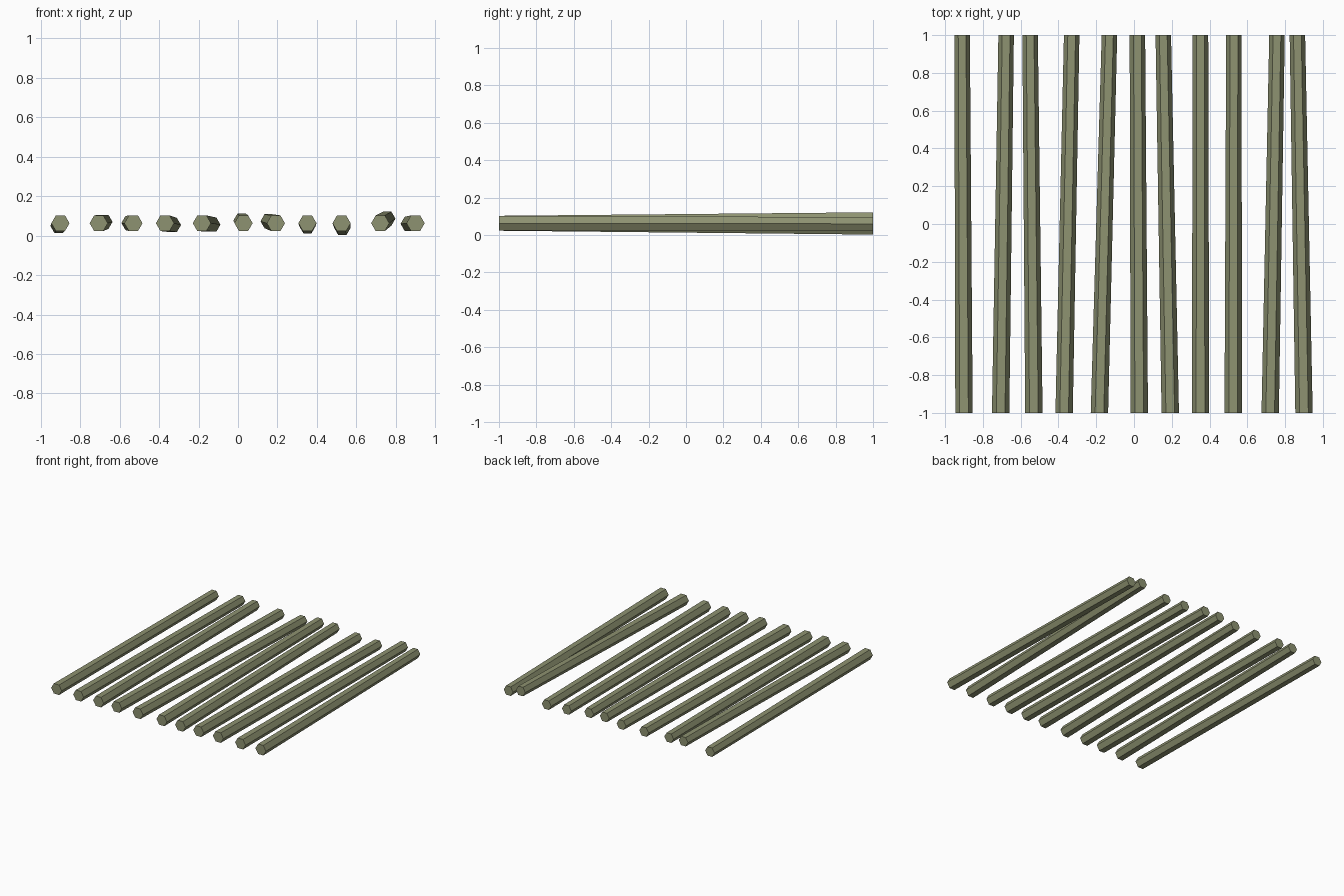
import bpy
import bmesh
from math import cos, sin, pi

cube = bpy.data.objects.get("Cube")
if cube:
    bpy.data.objects.remove(cube)

mat = bpy.data.materials.new("olive_drab")
mat.use_nodes = True
olive = (0.27, 0.29, 0.165, 1)
mat.diffuse_color = olive
mat.node_tree.nodes["Principled BSDF"].inputs["Base Color"].default_value = olive

SIDES = 6
FRONT_RADIUS, BACK_RADIUS = 0.046, 0.041
FRONT_HEIGHT = 0.063

# Each pole: front x, back x, back height
poles = [
    (-0.90, -0.91, 0.049), (-0.706, -0.677, 0.070), (-0.53, -0.55, 0.064),
    (-0.37, -0.33, 0.054), (-0.183, -0.13, 0.056), (0.028, 0.018, 0.077),
    (0.192, 0.155, 0.073), (0.352, 0.352, 0.047), (0.525, 0.529, 0.038),
    (0.721, 0.757, 0.086), (0.90, 0.865, 0.060),
]


def ring(bm, x, y, z, radius):
    """Hexagonal pole end with flat top and bottom."""
    angles = [2 * pi * i / SIDES for i in range(SIDES)]
    return [bm.verts.new((x + radius * cos(a), y, z + radius * sin(a))) for a in angles]


def pole(name, front_x, back_x, back_z):
    """Slightly tapered, slightly skewed hexagonal pole."""
    bm = bmesh.new()
    front = ring(bm, front_x, -1, FRONT_HEIGHT, FRONT_RADIUS)
    back = ring(bm, back_x, 1, back_z, BACK_RADIUS)
    bm.faces.new(front)
    bm.faces.new(back[::-1])
    for i in range(SIDES):
        j = (i + 1) % SIDES
        bm.faces.new((front[j], front[i], back[i], back[j]))
    bmesh.ops.recalc_face_normals(bm, faces=bm.faces)
    mesh = bpy.data.meshes.new(name)
    bm.to_mesh(mesh)
    bm.free()
    mesh.materials.append(mat)
    bpy.context.collection.objects.link(bpy.data.objects.new(name, mesh))


# Row of poles, right to left
for number, values in enumerate(poles, 1):
    pole(f"pole_{number}", *values)
